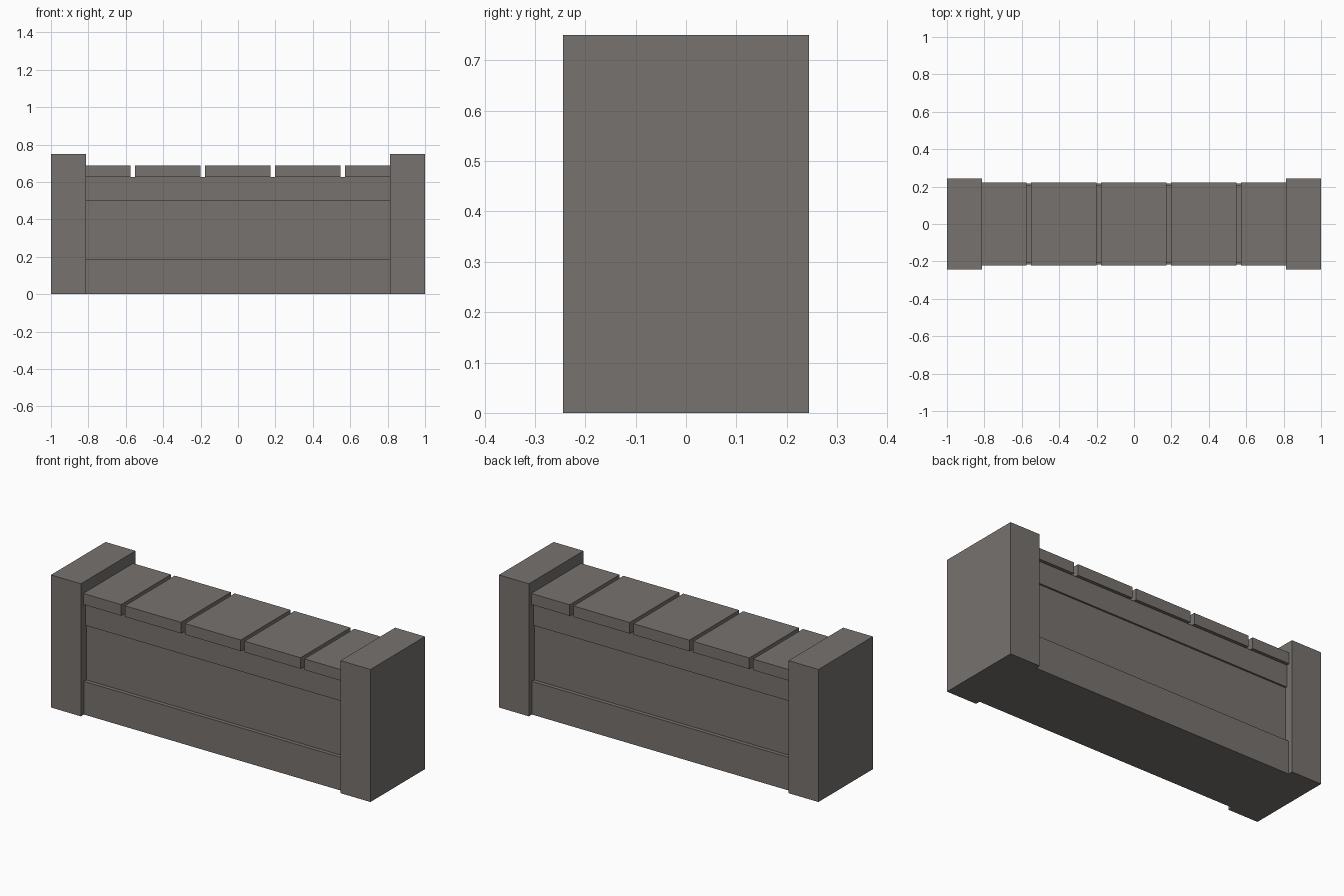
import bpy

if "Cube" in bpy.data.objects:
    bpy.data.objects.remove(bpy.data.objects["Cube"])

stone = bpy.data.materials.new("warm grey stone")
stone.diffuse_color = (0.184, 0.170, 0.158, 1)
stone.use_nodes = True
stone.node_tree.nodes["Principled BSDF"].inputs["Base Color"].default_value = stone.diffuse_color


def box(name, x0, x1, half_y, z0, z1):
    """Stone block between x0..x1 and z0..z1, symmetric front to back."""
    bpy.ops.mesh.primitive_cube_add(size=1, location=((x0 + x1) / 2, 0, (z0 + z1) / 2))
    ob = bpy.context.object
    ob.name = name
    ob.scale = (x1 - x0, 2 * half_y, z1 - z0)
    bpy.ops.object.transform_apply(location=False, rotation=False, scale=True)
    ob.data.materials.append(stone)
    return ob


INNER = 0.8125  # inner face of the end pillars

# End pillars
box("left_pillar", -1, -INNER, 0.244, 0, 0.75)
box("right_pillar", INNER, 1, 0.244, 0, 0.75)

# Wall: plinth, recessed panel, upper band
box("plinth", -INNER, INNER, 0.217, 0, 0.1875)
box("wall_panel", -INNER, INNER, 0.195, 0.1875, 0.5)
box("upper_band", -INNER, INNER, 0.205, 0.5, 0.625)

# Coping stones separated by narrow gaps
gap = 0.012
joints = [-0.564, -0.189, 0.185, 0.56]
starts = [-INNER] + [j + gap for j in joints]
ends = [j - gap for j in joints] + [INNER]
for i, (a, b) in enumerate(zip(starts, ends), 1):
    box(f"coping_stone_{i}", a, b, 0.223, 0.625, 0.6875)
